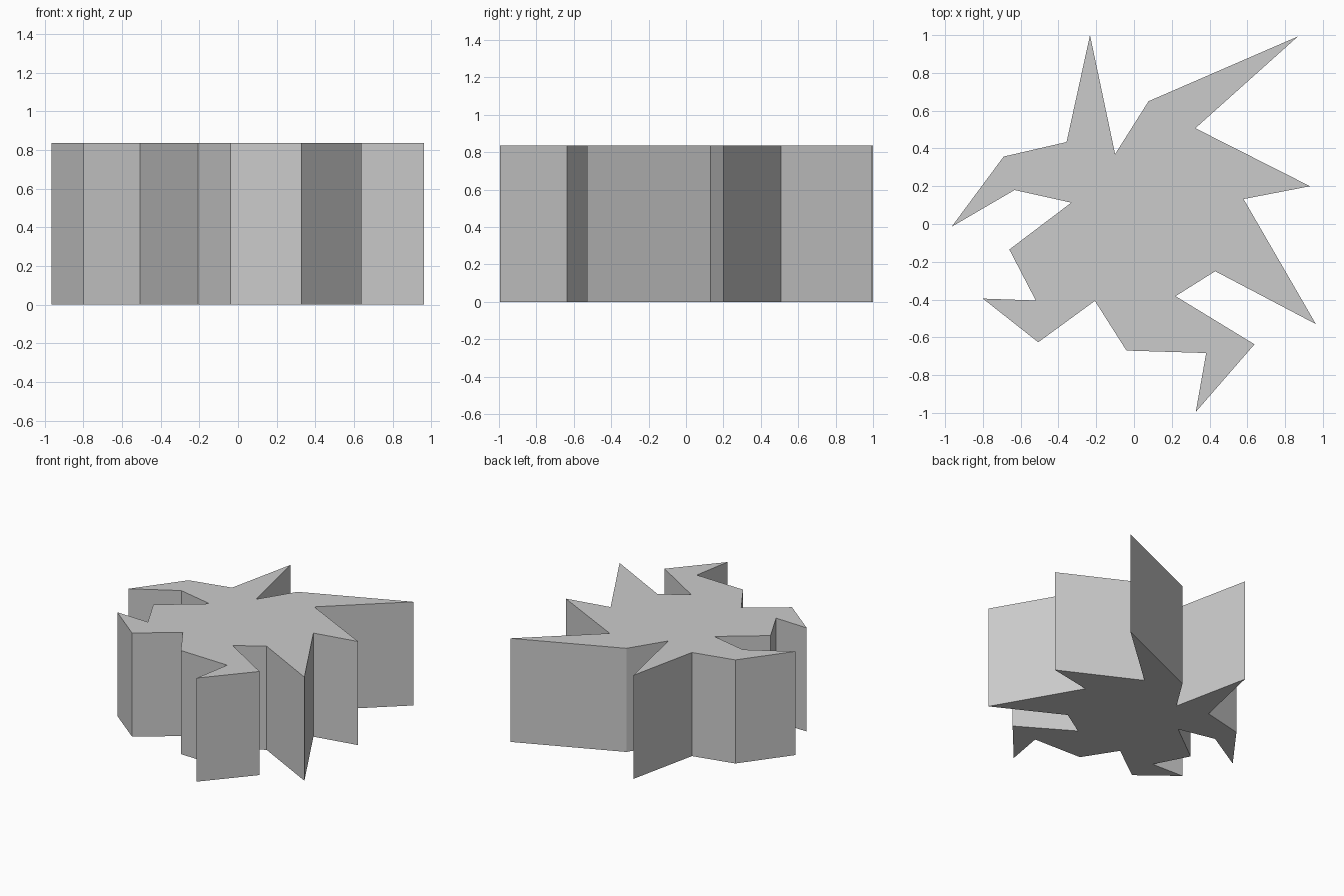
import bpy, bmesh

if "Cube" in bpy.data.objects:
    bpy.data.objects.remove(bpy.data.objects["Cube"])

HEIGHT = 0.835

# Outline of the jagged star, clockwise from the back spike
outline = [
    (-0.233, 1.0), (-0.10, 0.37), (0.077, 0.65), (0.868, 0.993),
    (0.325, 0.507), (0.932, 0.20), (0.58, 0.132), (0.963, -0.53),
    (0.43, -0.25), (0.22, -0.382), (0.638, -0.637), (0.327, -0.995),
    (0.382, -0.683), (-0.04, -0.67), (-0.207, -0.407), (-0.507, -0.626),
    (-0.80, -0.395), (-0.52, -0.405), (-0.66, -0.135), (-0.332, 0.113),
    (-0.632, 0.18), (-0.966, -0.015), (-0.69, 0.357), (-0.357, 0.434),
]

# Extrude the outline into a solid prism
bm = bmesh.new()
base = bm.faces.new([bm.verts.new((x, y, 0)) for x, y in outline])
result = bmesh.ops.extrude_face_region(bm, geom=[base], use_keep_orig=True)
top_verts = [g for g in result["geom"] if isinstance(g, bmesh.types.BMVert)]
bmesh.ops.translate(bm, verts=top_verts, vec=(0, 0, HEIGHT))
bmesh.ops.recalc_face_normals(bm, faces=bm.faces)

mesh = bpy.data.meshes.new("jagged_star_block")
bm.to_mesh(mesh)
bm.free()
bpy.context.collection.objects.link(bpy.data.objects.new("jagged_star_block", mesh))
